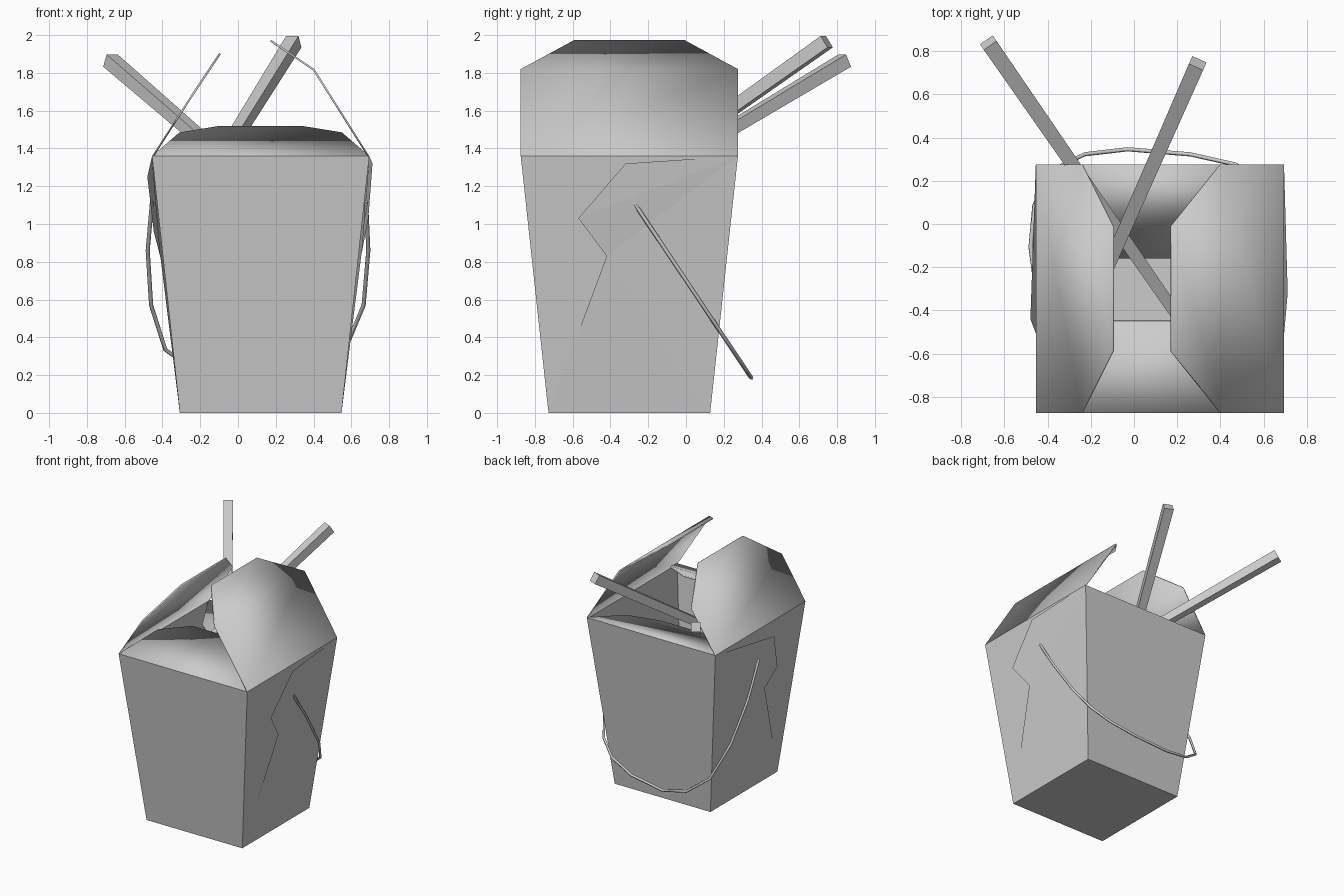
import bpy, bmesh
from mathutils import Vector

if "Cube" in bpy.data.objects:
    bpy.data.objects.remove(bpy.data.objects["Cube"])

CX, CY, H = 0.12, -0.30, 1.36      # carton centre and wall height
R0, R1 = 0.428, 0.575              # half widths at floor and rim


def mesh_object(name, verts, faces, thickness=0, smooth=False):
    me = bpy.data.meshes.new(name)
    me.from_pydata(verts, [], faces)
    ob = bpy.data.objects.new(name, me)
    bpy.context.collection.objects.link(ob)
    if thickness:
        mod = ob.modifiers.new("paper", 'SOLIDIFY')
        mod.thickness = thickness
        mod.offset = -1
    if smooth:
        bpy.context.view_layer.objects.active = ob
        ob.select_set(True)
        bpy.ops.object.shade_smooth_by_angle()
        ob.select_set(False)
    return ob


def square(r, z):
    return [(CX + sx * r, CY + sy * r, z)
            for sx, sy in ((-1, -1), (1, -1), (1, 1), (-1, 1))]


# Tapered carton body, open at the top
verts = square(R0, 0) + square(R1, H)
faces = [(3, 2, 1, 0)]
faces += [(i, (i + 1) % 4, (i + 1) % 4 + 4, i + 4) for i in range(4)]


# Lid flaps continue the walls: each row is (inward reach, z, half width)
def add_flap(side, rows):
    a, b = side + 4, (side + 1) % 4 + 4
    out = Vector(((0, -1), (1, 0), (0, 1), (-1, 0))[side])
    along = Vector((-out.y, out.x))
    for reach, z, half in rows:
        mid = Vector((CX, CY)) + out * (R1 - reach)
        n = len(verts)
        for s in (-1, 1):
            p = mid + along * s * half
            verts.append((p.x, p.y, z))
        faces.append((a, b, n + 1, n))
        a, b = n, n + 1


add_flap(0, [(0.29, 1.485, 0.43), (0.425, 1.52, 0.215)])     # front
add_flap(1, [(0.29, 1.82, 0.575), (0.52, 1.975, 0.29)])      # right
add_flap(2, [(0.29, 1.31, 0.43), (0.435, 1.265, 0.215)])     # back
add_flap(3, [(0.21, 1.687, 0.575), (0.355, 1.905, 0.285)])   # left
mesh_object("carton", verts, faces, 0.01, smooth=True)

# Folded paper gussets on the two side walls
folds = {1: [(0.712, -0.32, 1.32), (0.69, -0.57, 1.03), (0.652, -0.42, 0.83)],
         -1: [(-0.48, -0.44, 1.25), (-0.446, -0.53, 0.96), (-0.41, -0.42, 0.82)]}
for s, pts in folds.items():
    v = [(CX + s * R1, CY + R1, H)] + pts
    v += [(CX + s * R0, CY + R0, 0), (CX + s * R0, CY - R0, 0)]
    f = [(0, 1, 2), (0, 2, 3), (0, 3, 4), (3, 5, 4)]
    if s > 0:
        f = [t[::-1] for t in f]
    mesh_object("side_fold_right" if s > 0 else "side_fold_left", v, f)

# Wire handle hanging behind the box, lying in one slanted plane
wire = [(-0.455, 1.12), (-0.478, 0.86), (-0.46, 0.57), (-0.385, 0.335),
        (-0.23, 0.22), (-0.03, 0.185), (0.26, 0.22), (0.47, 0.29),
        (0.59, 0.39), (0.665, 0.57), (0.69, 0.86), (0.678, 1.12)]
cu = bpy.data.curves.new("wire_handle", 'CURVE')
cu.dimensions = '3D'
cu.bevel_depth = 0.011
cu.bevel_resolution = 0
cu.use_fill_caps = True
sp = cu.splines.new('POLY')
sp.points.add(len(wire) - 1)
for p, (x, z) in zip(sp.points, wire):
    p.co = (x, 0.47 - 0.67 * z, z, 1)
bpy.context.collection.objects.link(bpy.data.objects.new("wire_handle", cu))


# Tapered square chopsticks
def chopstick(name, tip, end):
    tip, end = Vector(tip), Vector(end)
    axis = (tip - end).normalized()
    u = axis.cross(Vector((0, 0, 1))).normalized()
    w = u.cross(axis)
    v = [c + (u * a + w * b) * r for c, r in ((end, 0.026), (tip, 0.036))
         for a, b in ((-1, -1), (1, -1), (1, 1), (-1, 1))]
    f = [(0, 1, 2, 3), (7, 6, 5, 4)]
    f += [(i + 4, (i + 1) % 4 + 4, (i + 1) % 4, i) for i in range(4)]
    ob = mesh_object(name, v, f)
    bm = bmesh.new()
    bm.from_mesh(ob.data)
    bmesh.ops.recalc_face_normals(bm, faces=bm.faces)
    bm.to_mesh(ob.data)
    bm.free()


chopstick("chopstick_left", (-0.675, 0.84, 1.865), (0.245, -0.49, 1.07))
chopstick("chopstick_right", (0.295, 0.745, 1.965), (-0.31, -0.63, 0.99))
